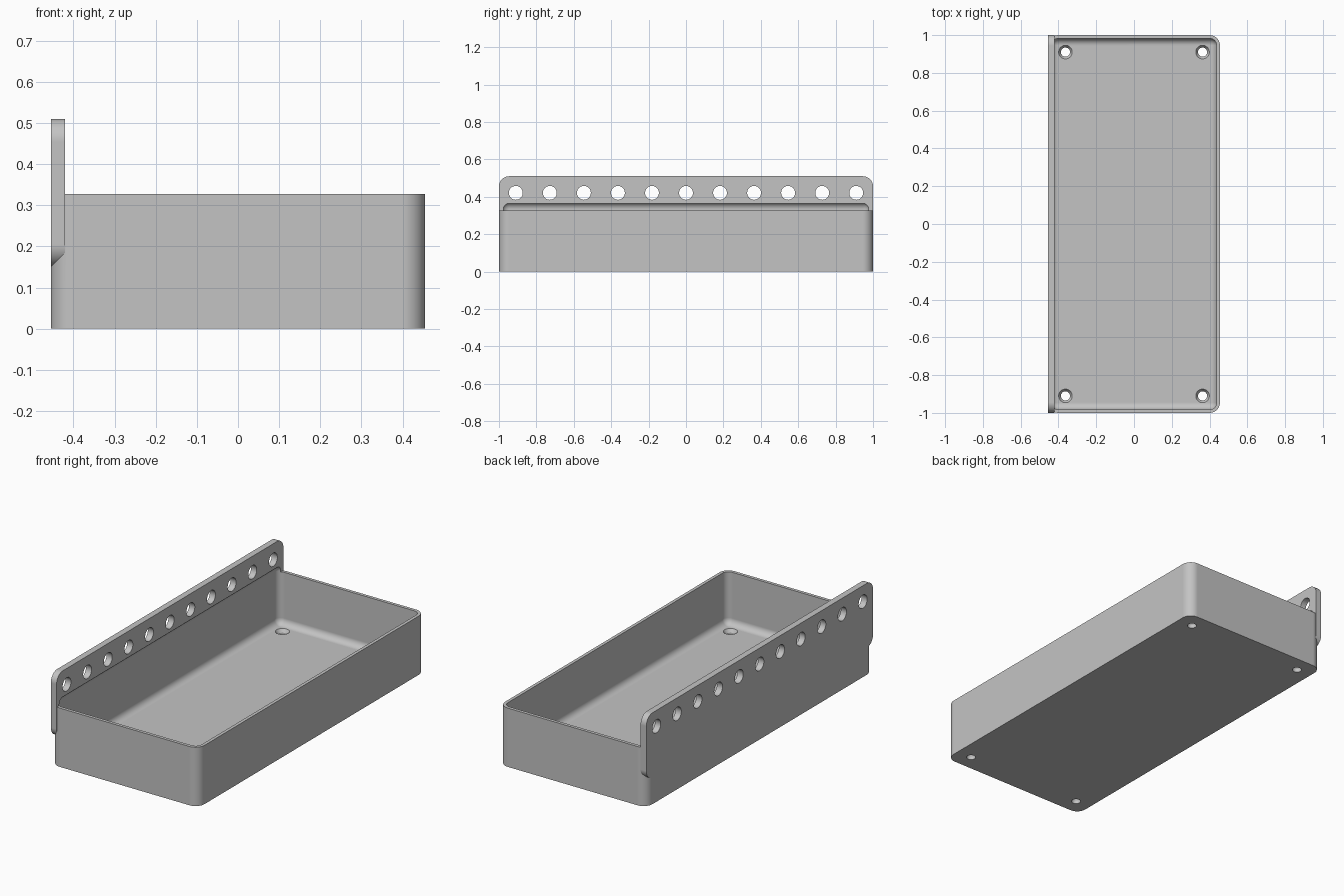
import bpy, bmesh
from math import radians
from mathutils import Matrix, Vector

if "Cube" in bpy.data.objects:
    bpy.data.objects.remove(bpy.data.objects["Cube"], do_unlink=True)

grey = bpy.data.materials.new("plain grey")
grey.use_nodes = True
grey.diffuse_color = (0.55, 0.55, 0.55, 1)
grey.node_tree.nodes["Principled BSDF"].inputs["Base Color"].default_value = grey.diffuse_color


def to_object(name, bm):
    mesh = bpy.data.meshes.new(name)
    bmesh.ops.recalc_face_normals(bm, faces=bm.faces)
    bm.to_mesh(mesh)
    bm.free()
    mesh.materials.append(grey)
    obj = bpy.data.objects.new(name, mesh)
    bpy.context.collection.objects.link(obj)
    return obj


def rounded_box(name, low, high, radius, axes):
    """Box between two corners, rounding the edges that run along the given axes."""
    low, high = Vector(low), Vector(high)
    bm = bmesh.new()
    bmesh.ops.create_cube(bm, size=1, matrix=Matrix.Translation((low + high) / 2)
                          @ Matrix.Diagonal((*(high - low), 1)))
    edges = [e for e in bm.edges
             if any(abs((e.verts[0].co - e.verts[1].co)[a]) > 1e-5 for a in axes)]
    bmesh.ops.bevel(bm, geom=edges, offset=radius, segments=10, profile=0.5, affect='EDGES')
    return to_object(name, bm)


def cylinder(bm, centre, r_low, r_high, depth, turn=Matrix()):
    bmesh.ops.create_cone(bm, cap_ends=True, segments=40, radius1=r_low, radius2=r_high,
                          depth=depth, matrix=Matrix.Translation(centre) @ turn)


def combine(target, other, operation):
    mod = target.modifiers.new(operation.lower(), 'BOOLEAN')
    mod.operation, mod.solver, mod.object = operation, 'EXACT', other
    other.hide_render = True
    bpy.context.view_layer.objects.active = target
    bpy.ops.object.modifier_apply(modifier=mod.name)
    bpy.data.objects.remove(other, do_unlink=True)


HALF_X, RIM, FLOOR, WALL = 0.455, 0.328, 0.036, 0.018

# Tray block with upright rounded corners, joined to the hanging plate
tray = rounded_box("storage_tray", (-HALF_X, -1, 0), (HALF_X, 1, RIM), 0.055, [2])
plate = rounded_box("hanging_plate", (-HALF_X, -1, 0.15), (-0.42, 1, 0.51), 0.055, [0])
combine(tray, plate, 'UNION')

# Cavity, rounded all over, which also undercuts the plate just above the rim
cavity = rounded_box("cavity_cutter", (-HALF_X + WALL, -1 + WALL, FLOOR),
                     (HALF_X - WALL, 1 - WALL, 0.37), 0.036, [0, 1, 2])
combine(tray, cavity, 'DIFFERENCE')

# Row of peg holes through the plate
bm = bmesh.new()
for i in range(-5, 6):
    cylinder(bm, (-0.44, i * 0.182, 0.421), 0.037, 0.037, 0.2, Matrix.Rotation(radians(90), 4, 'Y'))
combine(tray, to_object("peg_hole_cutter", bm), 'DIFFERENCE')

# Countersunk drain holes in the floor corners
drill, sink = bmesh.new(), bmesh.new()
for x in (-0.363, 0.363):
    for y in (-0.91, 0.91):
        cylinder(drill, (x, y, 0), 0.024, 0.024, 0.2)
        cylinder(sink, (x, y, FLOOR), 0.024, 0.048, 0.036)
combine(tray, to_object("drill_cutter", drill), 'DIFFERENCE')
combine(tray, to_object("countersink_cutter", sink), 'DIFFERENCE')

# Smooth curves, crisp edges
bpy.ops.object.select_all(action='DESELECT')
tray.select_set(True)
bpy.context.view_layer.objects.active = tray
bpy.ops.object.shade_smooth_by_angle(angle=radians(30))
normals = tray.modifiers.new("even_normals", 'WEIGHTED_NORMAL')
normals.keep_sharp = True
